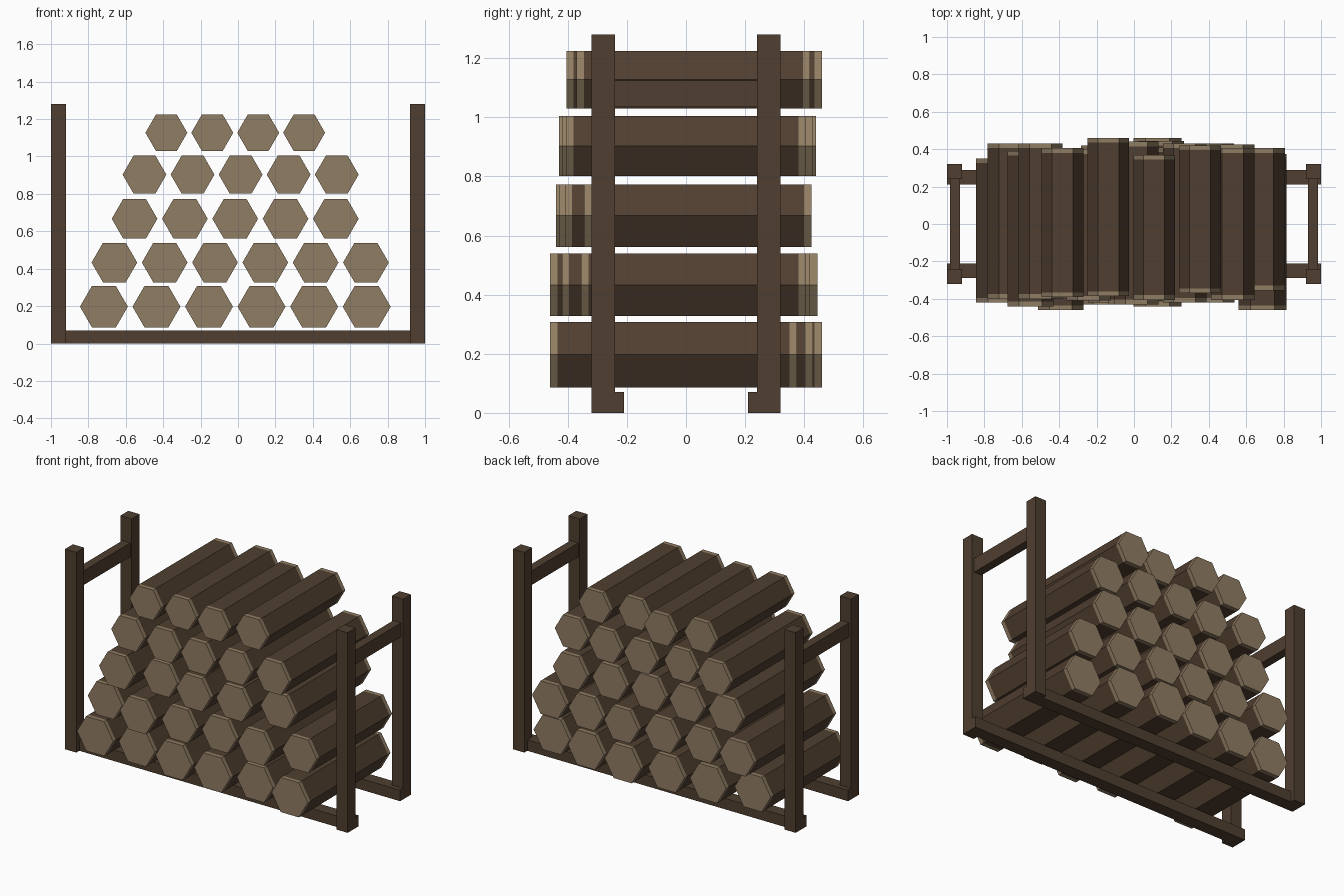
import bpy, bmesh, math
from mathutils import Matrix, Vector

cube = bpy.data.objects.get("Cube")
if cube:
    bpy.data.objects.remove(cube, do_unlink=True)


def material(name, color):
    m = bpy.data.materials.new(name)
    m.use_nodes = True
    m.diffuse_color = (*color, 1)
    bsdf = next(n for n in m.node_tree.nodes if n.type == 'BSDF_PRINCIPLED')
    bsdf.inputs["Base Color"].default_value = (*color, 1)
    return m


bark = material("dark bark wood", (0.08, 0.049, 0.029))
cut_wood = material("pale cut wood", (0.28, 0.205, 0.125))


def finish(name, bm, mats):
    mesh = bpy.data.meshes.new(name)
    bm.to_mesh(mesh)
    bm.free()
    for m in mats:
        mesh.materials.append(m)
    obj = bpy.data.objects.new(name, mesh)
    bpy.context.scene.collection.objects.link(obj)
    return obj


def box(name, low, high):
    low, high = Vector(low), Vector(high)
    bm = bmesh.new()
    bmesh.ops.create_cube(bm, size=1, matrix=Matrix.Translation((low + high) / 2)
                          @ Matrix.Diagonal((*(high - low), 1)))
    return finish(name, bm, [bark])


def log(name, x, z, radius, front, back, cap=0.025):
    """Hexagonal log lying along y, with a pale band and face at each end."""
    bm = bmesh.new()
    rings = []
    for y in (front, front + cap, back - cap, back):
        rings.append([bm.verts.new((x + radius * math.cos(i * math.pi / 3), y,
                                    z + radius * math.sin(i * math.pi / 3)))
                      for i in range(6)])
    for band in range(3):
        for i in range(6):
            j = (i + 1) % 6
            f = bm.faces.new((rings[band][i], rings[band][j],
                              rings[band + 1][j], rings[band + 1][i]))
            f.material_index = 0 if band == 1 else 1
    for ring in (rings[0], rings[-1]):
        bm.faces.new(ring).material_index = 1
    bmesh.ops.recalc_face_normals(bm, faces=bm.faces)
    return finish(name, bm, [bark, cut_wood])


# Rack: corner posts, long base rails and upper side rails
for sy, end in ((-1, "front"), (1, "back")):
    ys = sorted((sy * 0.21, sy * 0.29))
    box(f"base_rail_{end}", (-1, ys[0], 0), (1, ys[1], 0.07))
    ys = sorted((sy * 0.24, sy * 0.32))
    for sx, side in ((-1, "right"), (1, "left")):
        xs = sorted((sx * 0.92, sx))
        box(f"post_{end}_{side}", (xs[0], ys[0], 0), (xs[1], ys[1], 1.28))
for sx, side in ((-1, "right"), (1, "left")):
    xs = sorted((sx * 0.93, sx * 0.985))
    box(f"side_rail_{side}", (xs[0], -0.25, 1.035), (xs[1], 0.25, 1.125))

# Stack: height, radius, first x, spacing, then front and back end of each log
rows = [
    (0.197, 0.128, -0.717, 0.281, [(-.42, .35), (-.40, .40), (-.43, .42),
                                   (-.44, .46), (-.41, .43), (-.46, .375)]),
    (0.433, 0.122, -0.661, 0.269, [(-.40, .43), (-.46, .40), (-.42, .42),
                                   (-.40, .445), (-.42, .42), (-.355, .405)]),
    (0.667, 0.122, -0.553, 0.269, [(-.44, .39), (-.38, .40), (-.43, .40),
                                   (-.41, .41), (-.345, .425)]),
    (0.903, 0.117, -0.500, 0.257, [(-.40, .43), (-.41, .40), (-.43, .44),
                                   (-.42, .43), (-.405, .405)]),
    (1.127, 0.112, -0.383, 0.2455, [(-.39, .405), (-.385, .46),
                                    (-.405, .37), (-.37, .42)]),
]
for r, (z, radius, x0, step, ends) in enumerate(rows, 1):
    for i, (front, back) in enumerate(ends):
        log(f"log_row{r}_{i + 1}", x0 + i * step, z, radius, front, back)
